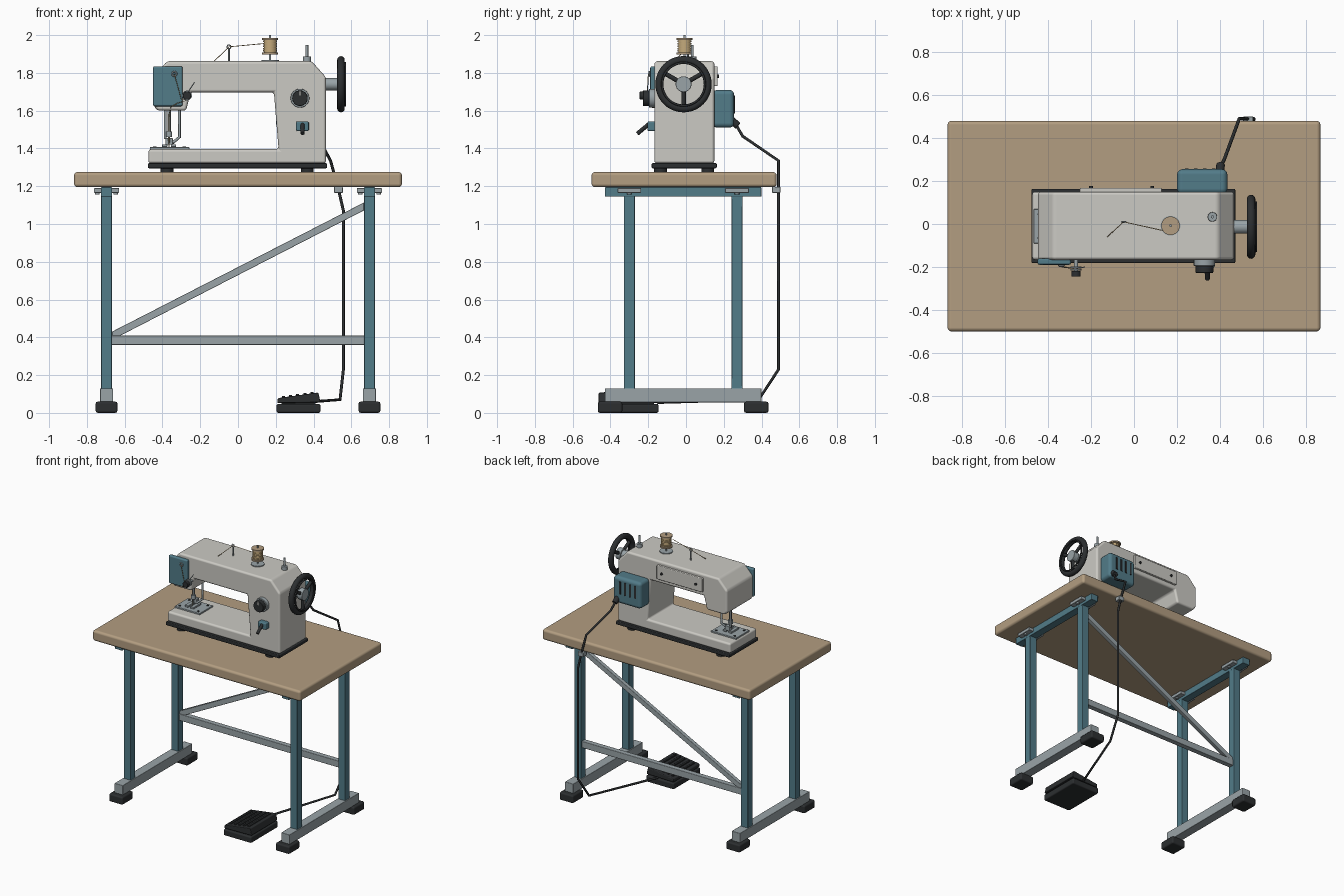
import bpy, bmesh, math
from mathutils import Vector, Matrix

if "Cube" in bpy.data.objects:
    bpy.data.objects.remove(bpy.data.objects["Cube"])

def mat(name, r, g, b):
    m = bpy.data.materials.new(name)
    m.diffuse_color = (r, g, b, 1)
    m.use_nodes = True
    m.node_tree.nodes["Principled BSDF"].inputs["Base Color"].default_value = m.diffuse_color
    return m

CREAM = mat("cream", .60, .59, .55)
TEAL = mat("teal", .085, .20, .25)
WOOD = mat("wood", .45, .34, .22)
DARK = mat("dark", .025, .028, .03)
STEEL = mat("steel", .32, .37, .39)
THREAD = mat("thread", .55, .40, .20)

def finish(name, bm, m, bevel=0, seg=2):
    me = bpy.data.meshes.new(name)
    bmesh.ops.recalc_face_normals(bm, faces=bm.faces)
    bm.to_mesh(me)
    bm.free()
    ob = bpy.data.objects.new(name, me)
    bpy.context.collection.objects.link(ob)
    me.materials.append(m)
    me.shade_smooth()
    me.set_sharp_from_angle(angle=math.radians(35))
    if bevel:
        b = ob.modifiers.new("bevel", 'BEVEL')
        b.width, b.segments, b.limit_method = bevel, seg, 'ANGLE'
        b.harden_normals = True
    return ob

def box(name, x, y, z, m, bevel=.004, seg=2):
    """Box from (min, max) ranges."""
    bm = bmesh.new()
    c = Vector(((x[0]+x[1])/2, (y[0]+y[1])/2, (z[0]+z[1])/2))
    s = Matrix.Diagonal((x[1]-x[0], y[1]-y[0], z[1]-z[0], 1))
    bmesh.ops.create_cube(bm, size=1, matrix=Matrix.Translation(c) @ s)
    return finish(name, bm, m, bevel, seg)

def cyl(name, p, q, r, m, r2=None, n=24, bevel=0):
    """Cylinder or cone between two points."""
    p, q = Vector(p), Vector(q)
    rot = (q-p).to_track_quat('Z', 'Y').to_matrix().to_4x4()
    bm = bmesh.new()
    bmesh.ops.create_cone(bm, cap_ends=True, segments=n, radius1=r,
                          radius2=r if r2 is None else r2, depth=(q-p).length,
                          matrix=Matrix.Translation((p+q)/2) @ rot)
    return finish(name, bm, m, bevel)

def extrude_y(name, pts, y, m, bevel=.003, seg=2):
    """xz outline pulled along y."""
    bm = bmesh.new()
    f = bm.faces.new([bm.verts.new((a, y[0], b)) for a, b in pts])
    r = bmesh.ops.extrude_face_region(bm, geom=[f])
    vs = [v for v in r['geom'] if isinstance(v, bmesh.types.BMVert)]
    bmesh.ops.translate(bm, verts=vs, vec=(0, y[1]-y[0], 0))
    return finish(name, bm, m, bevel, seg)

def wire(name, pts, r, m, cyclic=False):
    cu = bpy.data.curves.new(name, 'CURVE')
    cu.dimensions, cu.bevel_depth, cu.bevel_resolution = '3D', r, 2
    cu.use_fill_caps = True
    s = cu.splines.new('POLY')
    s.points.add(len(pts)-1)
    for v, p in zip(s.points, pts):
        v.co = (*p, 1)
    s.use_cyclic_u = cyclic
    cu.materials.append(m)
    ob = bpy.data.objects.new(name, cu)
    bpy.context.collection.objects.link(ob)
    return ob

def ring(name, c, R, r, m, axis='X', n=48):
    k = [2*math.pi*i/n for i in range(n)]
    if axis == 'X':
        pts = [(c[0], c[1]+R*math.cos(a), c[2]+R*math.sin(a)) for a in k]
    else:
        pts = [(c[0]+R*math.cos(a), c[1], c[2]+R*math.sin(a)) for a in k]
    return wire(name, pts, r, m, True)

# table top and the two leg frames
box("table_top", (-.868, .868), (-.5, .48), (1.195, 1.275), WOOD, .018, 3)
for s, side in ((-1, "left"), (1, "right")):
    X = s*.696
    box(side+"_top_rail", (X-.03, X+.03), (-.43, .40), (1.145, 1.195), TEAL)
    box(side+"_foot_bar", (X-.035, X+.035), (-.43, .40), (.056, .13), STEEL)
    for y, end in ((-.30, "front"), (.27, "back")):
        n = f"{side}_{end}_"
        box(n+"leg", (X-.029, X+.029), (y-.029, y+.029), (.125, 1.15), TEAL)
        box(n+"bracket", (X-.067, X+.067), (y-.063, y+.063), (1.165, 1.19), STEEL)
        for d in (-.048, .048):
            cyl(n+"bracket_bolt", (X+d, y, 1.155), (X+d, y, 1.17), .012, STEEL, n=12)
    for y, end in ((-.402, "front"), (.372, "back")):
        box(f"{side}_{end}_foot_pad", (X-.058, X+.058), (y-.065, y+.065), (0, .06), DARK, .012)

# rear stretcher and brace
box("rear_stretcher", (-.668, .668), (.25, .29), (.36, .41), STEEL)
extrude_y("diagonal_brace", [(-.667, .408), (-.625, .408), (.667, 1.072), (.667, 1.114),
                             (-.667, .43)], (.255, .285), STEEL)

# machine plinth and body
for x in (-.375, .367):
    for y in (-.135, .115):
        cyl("rubber_foot", (x, y, 1.274), (x, y, 1.30), .034, DARK)
box("plinth", (-.477, .472), (-.182, .163), (1.295, 1.322), DARK, .006)
extrude_y("machine_body", [(-.474, 1.32), (.466, 1.32), (.466, 1.777), (.39, 1.862),
                           (-.375, 1.862), (-.447, 1.785), (-.447, 1.625), (-.425, 1.60),
                           (-.275, 1.60), (-.25, 1.697), (.19, 1.697), (.215, 1.396),
                           (-.474, 1.396)], (-.167, .15), CREAM, .015, 3)

# face plate, tension dial and thread guides
box("face_plate", (-.45, -.293), (-.19, -.16), (1.623, 1.835), TEAL, .01)
cyl("tension_post", (-.27, -.16, 1.68), (-.27, -.235, 1.68), .01, STEEL, n=16)
for y in (-.197, -.209):
    cyl("tension_disc", (-.27, y, 1.68), (-.27, y-.007, 1.68), .026, STEEL)
cyl("tension_knob", (-.27, -.218, 1.68), (-.27, -.245, 1.68), .022, DARK, bevel=.003)
ring("thread_eye", (-.337, -.195, 1.795), .012, .004, STEEL, 'Y', 20)
wire("check_spring", [(-.27, -.205, 1.69), (-.25, -.205, 1.72), (-.23, -.20, 1.75)], .0025, STEEL)
wire("upper_thread", [(-.337, -.20, 1.795), (-.30, -.205, 1.66), (-.27, -.208, 1.655),
                      (-.32, -.2, 1.64), (-.355, -.19, 1.62), (-.365, -.02, 1.58),
                      (-.365, -.02, 1.41)], .002, THREAD)

# needle, presser foot and needle plate
box("needle_plate", (-.467, -.257), (-.09, .07), (1.394, 1.407), STEEL, .003)
for x in (-.44, -.285):
    for y in (-.065, .045):
        cyl("plate_screw", (x, y, 1.404), (x, y, 1.411), .009, DARK, n=12)
cyl("needle_bar", (-.365, -.01, 1.47), (-.365, -.01, 1.62), .009, STEEL)
cyl("needle_clamp", (-.365, -.01, 1.46), (-.365, -.01, 1.49), .016, STEEL)
cyl("needle", (-.365, -.01, 1.40), (-.365, -.01, 1.465), .002, STEEL, r2=.006, n=10)
cyl("presser_bar_left", (-.385, .02, 1.45), (-.385, .02, 1.62), .007, STEEL)
wire("presser_bar_right", [(-.31, .02, 1.62), (-.31, .02, 1.46), (-.345, .0, 1.43)], .008, STEEL)
box("presser_ankle", (-.385, -.345), (.0, .03), (1.42, 1.455), STEEL)
for x in (-.388, -.342):
    box("presser_toe", (x-.014, x+.014), (-.06, .03), (1.408, 1.422), STEEL, .003)

# handwheel
Y, Z = -.013, 1.74
cyl("wheel_shaft", (.455, Y, Z), (.535, Y, Z), .032, STEEL)
cyl("wheel_hub", (.53, Y, Z), (.572, Y, Z), .042, STEEL, bevel=.004)
rim = ring("wheel_rim", (.545, Y, Z), .129, .020, DARK)
rim.data.bevel_resolution = 4
ring("wheel_trim", (.567, Y, Z), .113, .006, DARK)
for a in (30, 150, 270):
    c, s = math.cos(math.radians(a)), math.sin(math.radians(a))
    cyl("wheel_spoke", (.55, Y+.03*c, Z+.03*s), (.55, Y+.122*c, Z+.122*s), .012, DARK, n=16)

# stitch dial and reverse lever
cyl("dial_ring", (.328, -.16, 1.666), (.328, -.195, 1.666), .05, STEEL, bevel=.003)
cyl("dial_knob", (.328, -.19, 1.666), (.328, -.228, 1.666), .041, DARK, bevel=.004)
box("dial_pointer", (.325, .331), (-.231, -.22), (1.68, 1.705), CREAM, 0)
box("lever_boss", (.307, .375), (-.205, -.16), (1.492, 1.543), TEAL, .008)
cyl("lever_handle", (.342, -.195, 1.53), (.342, -.258, 1.478), .011, DARK, n=16, bevel=.003)

# spool, bobbin pin and top thread guide
S = (.17, -.008)
for z0, z1, r, n, m in ((1.858, 1.868, .046, "spool_base", STEEL), (1.86, 2.0, .006, "spool_pin", STEEL),
                        (1.898, 1.909, .043, "spool_flange", WOOD), (1.975, 1.986, .043, "spool_flange", WOOD),
                        (1.905, 1.98, .033, "spool_core", THREAD)):
    cyl(n, (*S, z0), (*S, z1), r, m, n=32)
for i in range(5):
    z = 1.916+i*.013
    cyl("thread_wrap", (*S, z-.004), (*S, z+.004), .037, THREAD)
cyl("bobbin_base", (.365, .033, 1.858), (.365, .033, 1.887), .022, STEEL, bevel=.003)
cyl("bobbin_pin", (.365, .033, 1.88), (.365, .033, 1.947), .007, STEEL, n=16)
cyl("guide_post", (-.048, .01, 1.858), (-.048, .01, 1.928), .005, STEEL, n=12)
ring("guide_eye", (-.048, .01, 1.938), .010, .003, STEEL, 'Y', 20)
wire("top_thread", [(.133, -.03, 1.955), (-.048, .01, 1.938), (-.125, -.06, 1.863)], .002, THREAD)

# rear cover and motor
box("rear_cover", (-.253, .13), (.14, .168), (1.73, 1.835), CREAM, .006)
for x in (-.2, .085):
    cyl("cover_screw", (x, .16, 1.782), (x, .176, 1.782), .009, DARK, n=12)
box("motor", (.2, .435), (.14, .255), (1.51, 1.71), TEAL, .025, 3)
for i in range(4):
    x = .245+i*.042
    box("motor_vent", (x-.008, x+.008), (.245, .259), (1.585, 1.68), DARK, .002)
cyl("cable_boot", (.40, .24, 1.55), (.403, .275, 1.52), .02, DARK)

# cable run, clip and foot pedal
wire("power_cable", [(.40, .262, 1.53), (.42, .30, 1.465), (.49, .49, 1.335), (.535, .49, 1.17),
                     (.558, .49, 1.07), (.558, .49, .23), (.54, .385, .07),
                     (.34, -.15, .055)], .008, DARK)
box("cable_clip", (.508, .555), (.455, .5), (1.165, 1.197), STEEL)
box("pedal_base", (.204, .437), (-.467, -.145), (0, .048), DARK, .01)
extrude_y("pedal_treadle", [(.208, .052), (.437, .056), (.425, .108), (.21, .078)],
          (-.462, -.15), DARK, .006)
box("pedal_hinge", (.23, .41), (-.44, -.17), (.04, .062), DARK, 0)
for i in range(5):
    x = .24+i*.038
    z = .078+(x-.21)*.14
    box("pedal_rib", (x-.008, x+.008), (-.435, -.177), (z-.006, z+.008), DARK, .003)
